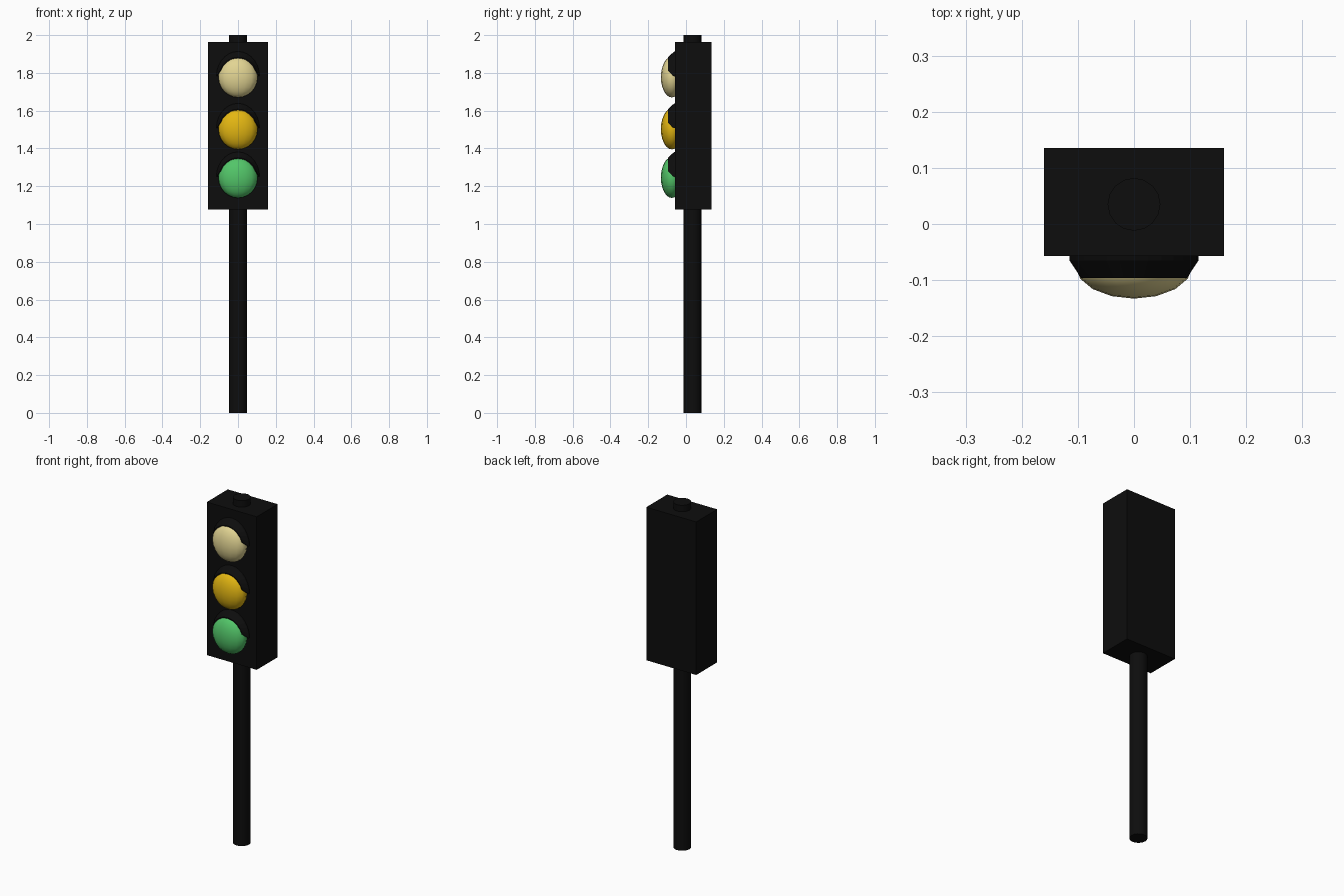
import bpy, bmesh, math

if "Cube" in bpy.data.objects:
    bpy.data.objects.remove(bpy.data.objects["Cube"])


def material(name, rgb):
    m = bpy.data.materials.new(name)
    m.diffuse_color = (*rgb, 1)
    m.use_nodes = True
    m.node_tree.nodes["Principled BSDF"].inputs["Base Color"].default_value = m.diffuse_color
    return m


black = material("black", (0.004, 0.004, 0.004))
cream = material("cream", (0.76, 0.66, 0.29))
amber = material("amber", (0.77, 0.47, 0.006))
green = material("green", (0.085, 0.56, 0.14))


def finish(name, mat, angle=None):
    ob = bpy.context.object
    ob.name = name
    ob.data.materials.append(mat)
    bpy.ops.object.transform_apply(location=False, rotation=False, scale=True)
    if angle:
        bpy.ops.object.shade_smooth_by_angle(angle=math.radians(angle))
    return ob


# Pole running through the housing
bpy.ops.mesh.primitive_cylinder_add(vertices=16, radius=0.047, depth=2, location=(0, 0.035, 1))
finish("pole", black, 40)

# Housing box
bpy.ops.mesh.primitive_cube_add(size=1, location=(0, 0.039, 1.52))
bpy.context.object.scale = (0.32, 0.192, 0.886)
finish("housing", black)


# Half-round hood: arcs lofted forward and closed against the lens
def visor(name, z):
    # y, half width, height, start angle in degrees
    rings = [(-0.05, 0.115, 0.138, 2), (-0.065, 0.115, 0.133, 2),
             (-0.096, 0.10, 0.105, 19), (-0.096, 0.088, 0.09, 19),
             (-0.05, 0.088, 0.09, 2)]
    n = 14
    bm = bmesh.new()
    grid = []
    for y, rx, rz, start in rings:
        a0 = math.radians(start)
        step = (math.pi - 2 * a0) / n
        grid.append([bm.verts.new((rx * math.cos(a0 + i * step), y,
                                   z + rz * math.sin(a0 + i * step))) for i in range(n + 1)])
    for k in range(len(grid)):
        a, b = grid[k], grid[(k + 1) % len(grid)]
        for i in range(n):
            bm.faces.new((a[i], a[i + 1], b[i + 1], b[i]))
    for i in (0, n):
        bm.faces.new([ring[i] for ring in grid])
    bmesh.ops.recalc_face_normals(bm, faces=bm.faces)
    me = bpy.data.meshes.new(name)
    bm.to_mesh(me)
    bm.free()
    ob = bpy.data.objects.new(name, me)
    bpy.context.collection.objects.link(ob)
    me.materials.append(black)


# Three domed lenses with their hoods
for label, z, mat in (("top", 1.778, cream), ("middle", 1.503, amber), ("bottom", 1.246, green)):
    bpy.ops.mesh.primitive_uv_sphere_add(segments=16, ring_count=12, radius=1, location=(0, -0.075, z))
    bpy.context.object.scale = (0.104, 0.058, 0.108)
    finish(label + "_lens", mat, 60)
    visor(label + "_visor", z)
